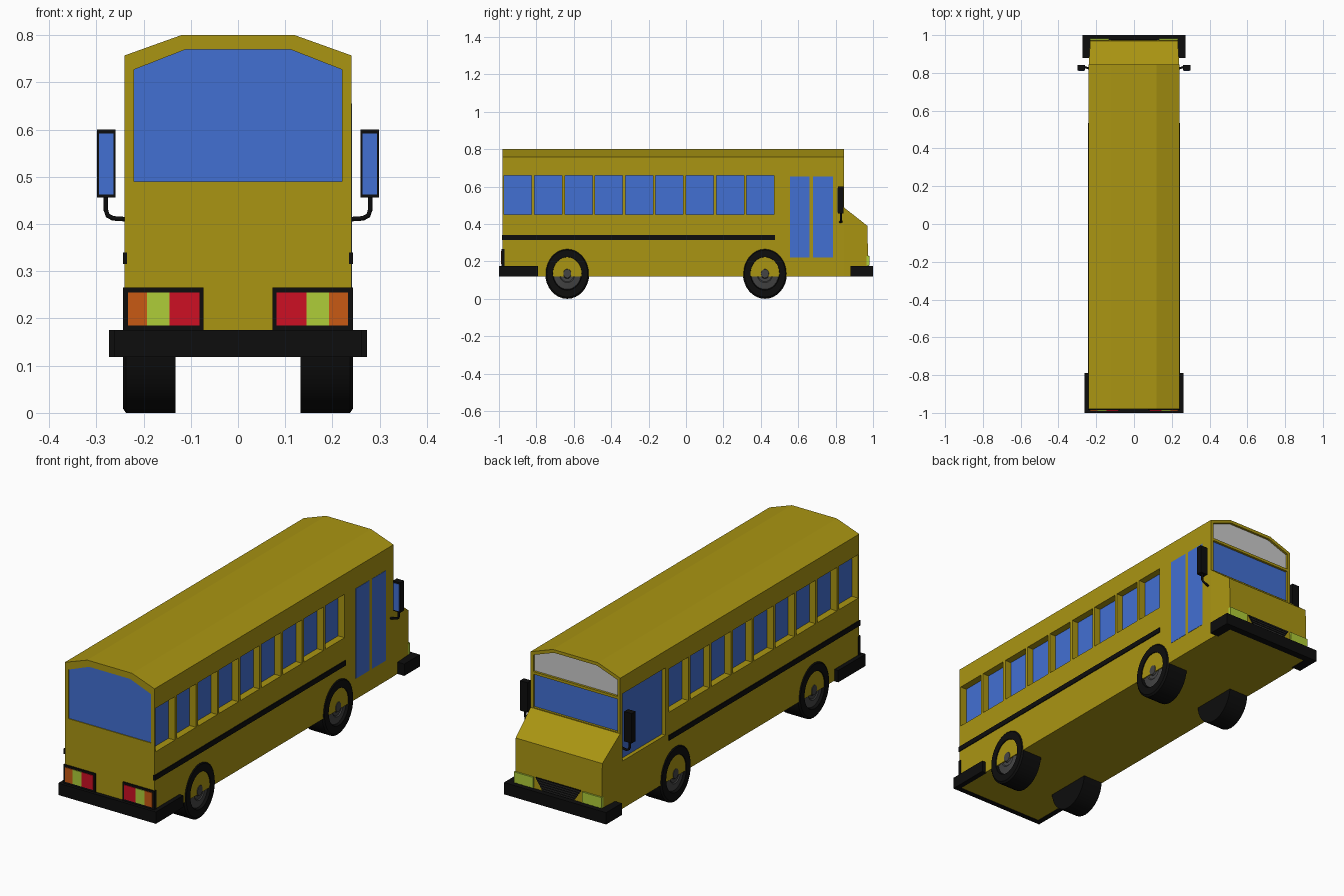
import bpy, bmesh, math

if "Cube" in bpy.data.objects:
    bpy.data.objects.remove(bpy.data.objects["Cube"])

COLORS = {
    "yellow": (0.40, 0.30, 0.006), "blue": (0.055, 0.16, 0.65), "black": (0.004, 0.004, 0.004),
    "red": (0.61, 0.005, 0.017), "orange": (0.58, 0.10, 0.007), "lime": (0.43, 0.61, 0.04),
    "hub": (0.06, 0.06, 0.06), "mesh": (0.03, 0.03, 0.03),
}
MATS = {}
for key, rgb in COLORS.items():
    MATS[key] = bpy.data.materials.new(key)
    MATS[key].diffuse_color = (*rgb, 1)


def prism(bm, pts, axis, a, b):
    """Extrude a 2D outline along an axis from a to b."""
    def place(p, t):
        return {"x": (t, p[0], p[1]), "y": (p[0], t, p[1]), "z": (p[0], p[1], t)}[axis]
    lo = [bm.verts.new(place(p, a)) for p in pts]
    hi = [bm.verts.new(place(p, b)) for p in pts]
    bm.faces.new(lo)
    bm.faces.new(hi)
    n = len(pts)
    for i in range(n):
        bm.faces.new((lo[i], lo[(i + 1) % n], hi[(i + 1) % n], hi[i]))


def rect(u0, u1, v0, v1):
    return [(u0, v0), (u1, v0), (u1, v1), (u0, v1)]


def make(name, bm, color=None):
    bmesh.ops.recalc_face_normals(bm, faces=bm.faces)
    me = bpy.data.meshes.new(name)
    bm.to_mesh(me)
    bm.free()
    ob = bpy.data.objects.new(name, me)
    bpy.context.collection.objects.link(ob)
    if color:
        me.materials.append(MATS[color])
    return ob


def part(name, color, *prisms):
    bm = bmesh.new()
    for p in prisms:
        prism(bm, *p)
    return make(name, bm, color)


def activate(ob):
    bpy.ops.object.select_all(action="DESELECT")
    ob.select_set(True)
    bpy.context.view_layer.objects.active = ob


# Window outlines: (outline, axis, outer surface, direction inward, recess depth)
windows = []
for i in range(9):
    y = -0.972 + i * 0.162
    for s in (1, -1):
        windows.append((rect(y, y + 0.147, 0.45, 0.66), "x", 0.24 * s, -s, 0.035))
driver = (rect(0.50, 0.828, 0.35, 0.675), "x", -0.24, 1, 0.02)
rear = ([(-0.22, 0.49), (0.22, 0.49), (0.22, 0.727), (0.11, 0.77), (-0.11, 0.77), (-0.22, 0.727)],
        "y", -0.98, 1, 0.005)
windshield = (rect(-0.225, 0.225, 0.492, 0.652), "y", 0.845, -1, 0.012)
sign = ([(-0.225, 0.665), (0.225, 0.665), (0.225, 0.745), (0.115, 0.785), (-0.115, 0.785), (-0.225, 0.745)],
        "y", 0.845, -1, 0.012)


def recess(w):
    pts, ax, s, d, depth = w
    return (pts, ax, s - d * 0.02, s + d * depth)


def pane(w):
    pts, ax, s, d, depth = w
    return (pts, ax, s + d * (depth - 0.001), s + d * (depth + 0.002))


# Main body with recessed openings
body = part("body", "yellow", ([(-0.24, 0.12), (0.24, 0.12), (0.24, 0.757), (0.12, 0.8),
                                (-0.12, 0.8), (-0.24, 0.757)], "y", -0.98, 0.845))
cutter = part("window_cutter", None, *[recess(w) for w in windows + [driver, rear, windshield, sign]])
cutter.hide_render = True
mod = body.modifiers.new("openings", "BOOLEAN")
mod.operation = "DIFFERENCE"
mod.solver = "EXACT"
mod.object = cutter
activate(body)
bpy.ops.object.modifier_apply(modifier="openings")
bpy.data.objects.remove(cutter)

# Glass and front sign panel
part("side_windows", "blue", *[pane(w) for w in windows])
part("driver_window", "blue", pane(driver))
part("rear_window", "blue", pane(rear))
part("windshield", "blue", pane(windshield))
part("sign_panel", None, pane(sign))
part("door_panes", "blue", *[(rect(y, y + 0.105, 0.22, 0.655), "x", 0.235, 0.2415) for y in (0.555, 0.68)])

# Sloping bonnet, slightly narrower at its tip
bonnet = part("bonnet", "yellow", ([(0.84, 0.12), (0.975, 0.12), (0.97, 0.39), (0.84, 0.492)], "x", -0.24, 0.24))
for v in bonnet.data.vertices:
    v.co.x *= 0.965 if v.co.y > 0.9 else 0.999

# Side stripes
part("side_stripes", "black", *[(rect(-0.983, 0.475, 0.315, 0.34), "x", 0.235 * s, 0.244 * s) for s in (1, -1)])


# Wrap-around bumpers
def bumper(name, w, y_end, y_tip, wi, yi):
    part(name, "black", ([(-w, y_end), (-w, y_tip), (w, y_tip), (w, y_end),
                          (wi, y_end), (wi, yi), (-wi, yi), (-wi, y_end)], "z", 0.118, 0.175))


bumper("front_bumper", 0.273, 0.88, 1.0, 0.225, 0.965)
bumper("rear_bumper", 0.261, -0.79, -1.0, 0.235, -0.975)

# Tail lights, headlights and grille
part("tail_light_housings", "black", *[(rect(0.073 * s, 0.243 * s, 0.17, 0.265), "y", -0.986, -0.97) for s in (1, -1)])
for name, col, a, b in (("brake_lights", "red", 0.082, 0.145), ("reverse_lights", "lime", 0.145, 0.193),
                        ("turn_lights", "orange", 0.193, 0.233)):
    part(name, col, *[(rect(a * s, b * s, 0.185, 0.255), "y", -0.989, -0.98) for s in (1, -1)])
part("headlights", "lime", *[(rect(0.132 * s, 0.234 * s, 0.178, 0.23), "y", 0.965, 0.981) for s in (1, -1)])
part("grille", "black", ([(-0.085, 0.176), (0.085, 0.176), (0.122, 0.232), (-0.122, 0.232)], "y", 0.965, 0.976))
bars = []
for i in range(5):
    z = 0.18 + i * 0.011
    w = 0.085 + (z - 0.176) * 0.65
    bars.append((rect(-w, w, z, z + 0.004), "y", 0.97, 0.979))
part("grille_bars", "mesh", *bars)


# Wheels: lathed about x, slightly taller than long
def lathe(name, profile, y, s, color, n=32):
    bm = bmesh.new()
    rings = []
    for x, r in profile:
        if r == 0:
            rings.append([bm.verts.new((x * s, y, 0.135))] * n)
        else:
            rings.append([bm.verts.new((x * s, y + 0.118 * r * math.cos(2 * math.pi * k / n),
                                        0.135 + 0.135 * r * math.sin(2 * math.pi * k / n))) for k in range(n)])
    for a, b in zip(rings, rings[1:]):
        for k in range(n):
            j = (k + 1) % n
            bm.faces.new(list(dict.fromkeys((a[k], a[j], b[j], b[k]))))
    ob = make(name, bm, color)
    activate(ob)
    bpy.ops.object.shade_smooth_by_angle(angle=math.radians(30))


tyre = [(0.132, 0), (0.132, 1), (0.237, 1), (0.244, 0.93), (0.244, 0.66), (0.228, 0.63), (0.228, 0)]
hub = [(0.228, 0.64), (0.232, 0.62), (0.238, 0.36), (0.234, 0.32), (0.234, 0.2), (0.242, 0.17), (0.242, 0)]
for s, side in ((1, "right"), (-1, "left")):
    for y, end in ((0.422, "front"), (-0.635, "rear")):
        lathe(f"{end}_{side}_tyre", tyre, y, s, "black")
        lathe(f"{end}_{side}_hub", hub, y, s, "hub")

# Wing mirrors on bent arms
for s, side in ((1, "right"), (-1, "left")):
    part(f"{side}_mirror", "black", (rect(0.259 * s, 0.299 * s, 0.456, 0.6), "y", 0.812, 0.842))
    part(f"{side}_mirror_glass", "blue", (rect(0.264 * s, 0.294 * s, 0.462, 0.592), "y", 0.810, 0.82))
    cu = bpy.data.curves.new(f"{side}_mirror_arm", "CURVE")
    cu.dimensions = "3D"
    cu.bevel_depth = 0.0055
    cu.bevel_resolution = 1
    cu.use_fill_caps = True
    sp = cu.splines.new("POLY")
    path = [(0.235, 0.822, 0.41), (0.265, 0.832, 0.412), (0.276, 0.83, 0.418), (0.28, 0.828, 0.43), (0.28, 0.828, 0.47)]
    sp.points.add(len(path) - 1)
    for p, (x, y, z) in zip(sp.points, path):
        p.co = (x * s, y, z, 1)
    arm = bpy.data.objects.new(f"{side}_mirror_arm", cu)
    bpy.context.collection.objects.link(arm)
    cu.materials.append(MATS["black"])
    activate(arm)
    bpy.ops.object.convert(target="MESH")

for m in bpy.data.materials:
    if m.users and not m.is_grease_pencil:
        m.use_nodes = True
        m.node_tree.nodes["Principled BSDF"].inputs["Base Color"].default_value = m.diffuse_color
